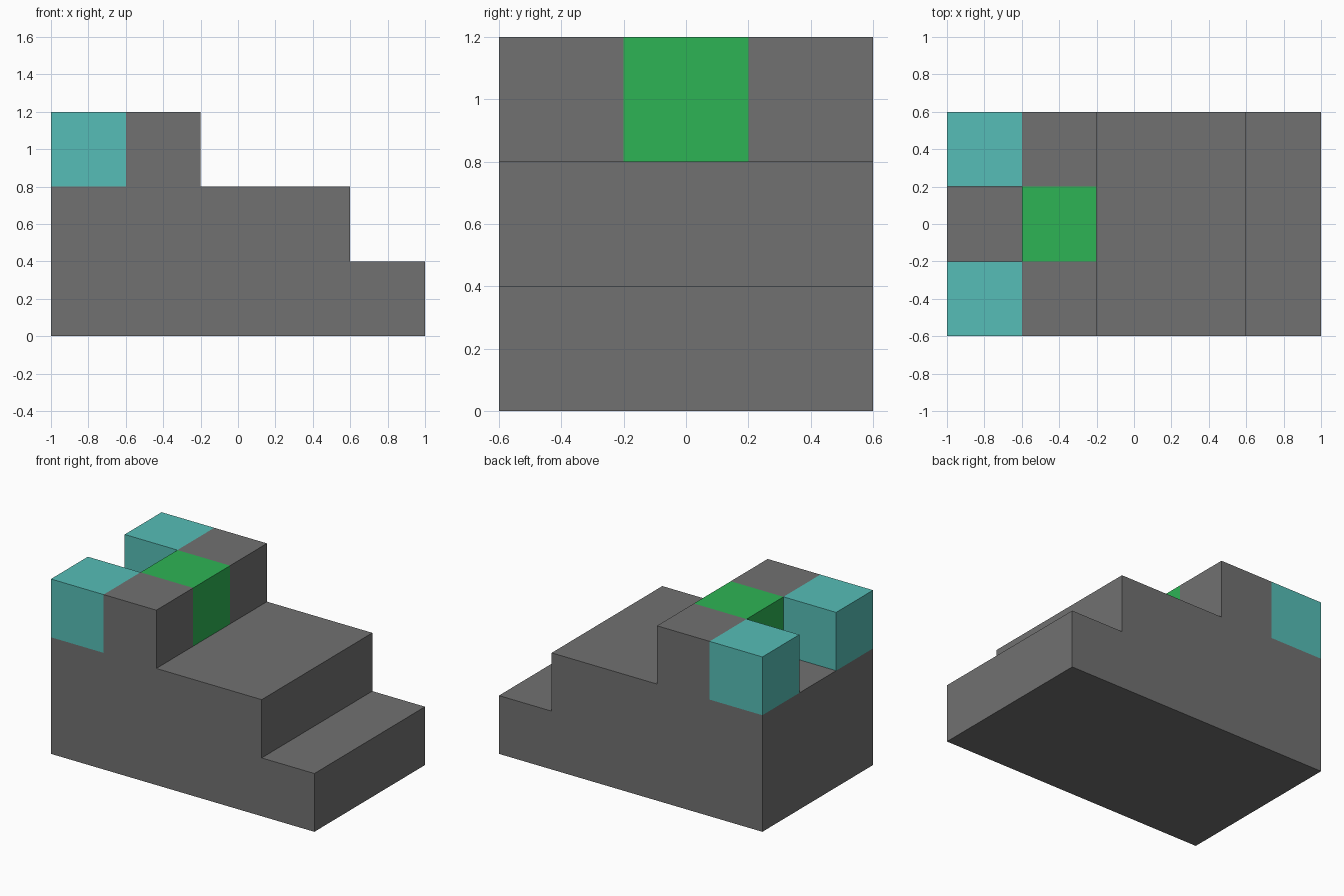
import bpy
import bmesh
from mathutils import Vector

default = bpy.data.objects.get("Cube")
if default:
    bpy.data.objects.remove(default, do_unlink=True)

S = 0.4  # block module


def material(name, rgb):
    mat = bpy.data.materials.new(name)
    mat.use_nodes = True
    colour = (*rgb, 1.0)
    mat.diffuse_color = colour
    bsdf = next(n for n in mat.node_tree.nodes if n.type == "BSDF_PRINCIPLED")
    bsdf.inputs["Base Color"].default_value = colour
    return mat


grey = material("stone grey", (0.165, 0.165, 0.165))
teal = material("teal", (0.093, 0.515, 0.474))
green = material("green", (0.027, 0.456, 0.091))


def prism(name, profile, y_min, y_max, mat):
    """Extrude an x-z outline along y into a closed solid."""
    bm = bmesh.new()
    face = bm.faces.new([bm.verts.new((x, y_min, z)) for x, z in profile])
    new = bmesh.ops.extrude_face_region(bm, geom=[face])["geom"]
    moved = [v for v in new if isinstance(v, bmesh.types.BMVert)]
    bmesh.ops.translate(bm, verts=moved, vec=Vector((0, y_max - y_min, 0)))
    bmesh.ops.recalc_face_normals(bm, faces=bm.faces)
    mesh = bpy.data.meshes.new(name)
    bm.to_mesh(mesh)
    bm.free()
    mesh.materials.append(mat)
    obj = bpy.data.objects.new(name, mesh)
    bpy.context.collection.objects.link(obj)
    return obj


def block(name, x, y, mat):
    """One cubic block on the upper deck, given by its lower x and y."""
    z = 2 * S
    outline = [(x, z), (x + S, z), (x + S, z + S), (x, z + S)]
    return prism(name, outline, y, y + S, mat)


# Stepped base: low step at +x, deck behind it
prism("stepped_base",
      [(-1, 0), (1, 0), (1, S), (0.6, S), (0.6, 2 * S), (-1, 2 * S)],
      -0.6, 0.6, grey)

# Wall across the deck with a green centre, and a teal block behind each end
block("wall_centre", -0.6, -0.2, green)
for side, y in (("right", -0.6), ("left", 0.2)):
    block(f"wall_{side}", -0.6, y, grey)
    block(f"rear_block_{side}", -1, y, teal)
